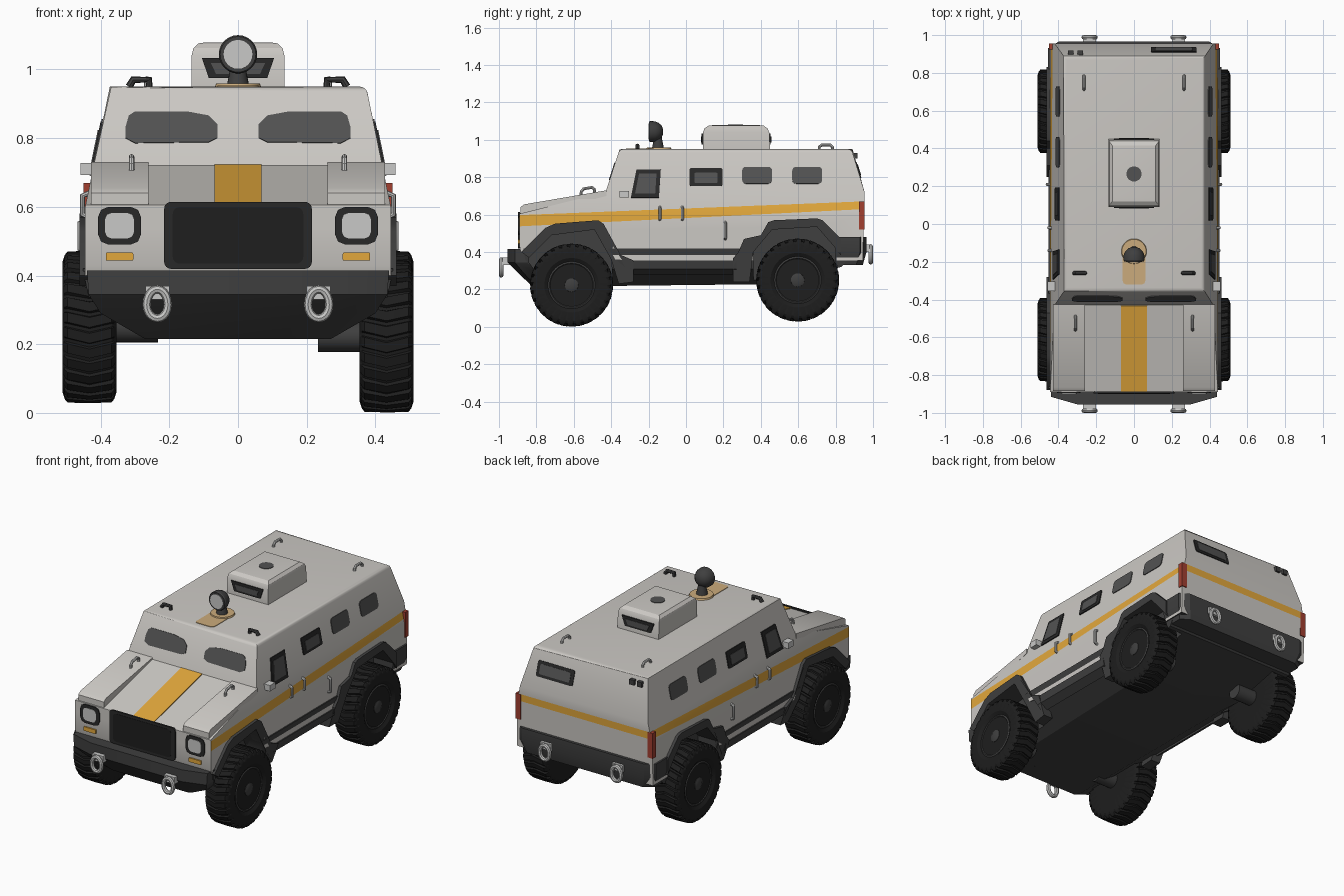
import bpy, bmesh, math
from mathutils import Vector as V

if "Cube" in bpy.data.objects:
    bpy.data.objects.remove(bpy.data.objects["Cube"])


def material(name, c):
    m = bpy.data.materials.new(name)
    m.diffuse_color = (*c, 1)
    m.use_nodes = True
    m.node_tree.nodes["Principled BSDF"].inputs["Base Color"].default_value = m.diffuse_color
    return m


PAINT = material("light grey paint", (0.60, 0.58, 0.55))
DARK = material("dark grey trim", (0.05, 0.05, 0.05))
TYRE = material("black rubber", (0.013, 0.013, 0.013))
FRAME = material("black frame", (0.022, 0.022, 0.022))
GLASS = material("grey glass", (0.085, 0.085, 0.085))
YELLOW = material("yellow stripe", (0.76, 0.39, 0.045))
TAN = material("tan base", (0.60, 0.41, 0.20))
RED = material("red lamp", (0.36, 0.05, 0.03))
METAL = material("pale metal", (0.58, 0.58, 0.57))


def finish(name, bm, *mats):
    bmesh.ops.recalc_face_normals(bm, faces=bm.faces)
    me = bpy.data.meshes.new(name)
    bm.to_mesh(me)
    bm.free()
    ob = bpy.data.objects.new(name, me)
    bpy.context.collection.objects.link(ob)
    for m in mats:
        me.materials.append(m)
    return ob


def loft_bm(rings, caps=True):
    bm = bmesh.new()
    rows = [[bm.verts.new(p) for p in r] for r in rings]
    n = len(rows[0])
    for a, b in zip(rows, rows[1:]):
        for i in range(n):
            bm.faces.new((a[i], a[(i + 1) % n], b[(i + 1) % n], b[i]))
    if caps:
        bm.faces.new(rows[0])
        bm.faces.new(rows[-1])
    return bm


def loft(name, rings, mat):
    return finish(name, loft_bm(rings), mat)


def prism(name, yz, x0, x1, mat):
    return loft(name, [[(x, y, z) for y, z in yz] for x in (x0, x1)], mat)


def box(name, c, d, mat):
    q = [(-.5, -.5), (.5, -.5), (.5, .5), (-.5, .5)]
    return loft(name, [[(c[0] + a * d[0], c[1] + b * d[1], c[2] + k * d[2]) for a, b in q]
                       for k in (-.5, .5)], mat)


def plate(name, pts, surf, normal, mat, t=0.004):
    n = V(normal).normalized()
    base = [V(surf(a, b)) for a, b in pts]
    return loft(name, [[p - n * 0.003 for p in base], [p + n * t for p in base]], mat)


def lathe(name, prof, c, axis, mat, n=32):
    def pt(d, r, a):
        u, w = r * math.cos(a), r * math.sin(a)
        return V(c) + V({'x': (d, u, w), 'y': (u, d, w), 'z': (u, w, d)}[axis])
    return loft(name, [[pt(d, r, math.tau * i / n) for i in range(n)] for d, r in prof], mat)


def tube(name, pts, r, mat, closed=False):
    cu = bpy.data.curves.new(name, 'CURVE')
    cu.dimensions, cu.bevel_depth, cu.bevel_resolution, cu.use_fill_caps = '3D', r, 2, True
    sp = cu.splines.new('POLY')
    sp.points.add(len(pts) - 1)
    for p, q in zip(sp.points, pts):
        p.co = (*q, 1)
    sp.use_cyclic_u = closed
    tmp = bpy.data.objects.new(name, cu)
    me = bpy.data.meshes.new_from_object(tmp)
    bpy.data.objects.remove(tmp)
    ob = bpy.data.objects.new(name, me)
    bpy.context.collection.objects.link(ob)
    me.materials.clear()
    me.materials.append(mat)


def rounded(cx, cy, w, h, r, k=4):
    out = []
    for j, (sx, sy) in enumerate([(1, 1), (-1, 1), (-1, -1), (1, -1)]):
        for i in range(k + 1):
            a = math.pi / 2 * (j + i / k)
            out.append((cx + sx * (w / 2 - r) + r * math.cos(a), cy + sy * (h / 2 - r) + r * math.sin(a)))
    return out


def side(z):  # half width of the body at a height
    return 0.445 if z < 0.6 else 0.445 - (z - 0.6) * 0.205


def hull_side(z):
    return 0.27 + (z - 0.215) / 0.095 * 0.16 if z < 0.31 else 0.43 + (z - 0.31) * 0.2


def shell(yz, width, cuts):
    # side profile extruded, sliced by planes, then shaped in width by height
    bm = loft_bm([[(x, y, z) for y, z in yz] for x in (-1, 1)])
    for co, no in cuts:
        bmesh.ops.bisect_plane(bm, geom=bm.verts[:] + bm.edges[:] + bm.faces[:], plane_co=co, plane_no=no)
    for v in bm.verts:
        v.co.x *= width(v.co.z)
    return bm


def carve(ob, cutters):
    for c in cutters:
        m = ob.modifiers.new("well", 'BOOLEAN')
        m.operation, m.object, m.solver = 'DIFFERENCE', c, 'EXACT'
    dg = bpy.context.evaluated_depsgraph_get()
    me = bpy.data.meshes.new_from_object(ob.evaluated_get(dg))
    ob.modifiers.clear()
    ob.data = me


# wheel well outlines (y, z)
well_f = [(-.84, .1), (-.84, .38), (-.72, .49), (-.49, .52), (-.40, .36), (-.38, .1)]
well_r = [(.36, .1), (.36, .40), (.46, .52), (.70, .535), (.80, .42), (.83, .1)]
cutters = [prism("wheel_well_cutter", w, s * .33, s * .7, DARK) for w in (well_f, well_r) for s in (-1, 1)]

# body shell with stripe cut in
bm = shell([(-.88, .40), (-.89, .43), (-.89, .605), (-.43, .72), (-.355, .95), (.885, .95), (.955, .72), (.945, .355),
            (-.30, .355)], side,
           [((0, 0, .6), (0, 0, 1)), ((0, 0, .582), (0, -.05, 1)), ((0, 0, .633), (0, -.04, 1))])
bm.normal_update()
bmesh.ops.bevel(bm, geom=[e for e in bm.edges if all(v.co.z > .94 for v in e.verts)], offset=.018,
                segments=3, profile=.5, affect='EDGES')
body = finish("body", bm, PAINT, YELLOW, DARK)
carve(body, cutters)
for p in body.data.polygons:
    c, n = p.center, p.normal
    p.material_index = 0
    if .582 + .05 * c.y < c.z < .633 + .04 * c.y and (abs(n.x) > .5 or n.y > .5):
        p.material_index = 1
    elif c.z < .53 and -.87 < c.y < .9 and abs(c.x) < .43:
        p.material_index = 2

# lower hull
bm = shell([(-.87, .42), (-.86, .36), (-.74, .215), (.40, .228), (.83, .32), (.92, .42)], hull_side,
           [((0, 0, .31), (0, 0, 1))])
hull = finish("lower_hull", bm, DARK)
carve(hull, cutters)
for c in cutters:
    bpy.data.objects.remove(c)

# surface maps for plates
windshield = lambda x, z: (x, -.43 + (z - .72) * .326, z)
tail = lambda x, z: (x, .955 - (z - .72) * .304, z)
hood = lambda x, y: (x, y, .605 + (y + .89) * .25)
nose = lambda x, z: (x, -.89, z)
roof = lambda x, y: (x, y, .95)

plate("hood_stripe", [(-.068, -.888), (.068, -.888), (.068, -.432), (-.068, -.432)], hood, (0, -.25, 1), YELLOW)
plate("grille_frame", rounded(0, .517, .43, .195, .02), nose, (0, -1, 0), FRAME, .008)
plate("grille", rounded(0, .517, .38, .165, .02), nose, (0, -1, 0), TYRE, .0095)
plate("rear_window_frame", rounded(.21, .838, .24, .085, .01), tail, (0, 1, .304), FRAME, .006)
plate("rear_window", rounded(.21, .838, .20, .055, .01), tail, (0, 1, .304), GLASS, .009)
plate("roof_patch", rounded(0, -.24, .12, .16, .02), roof, (0, 0, 1), TAN, .003)

# front bumper with sloping skid panel
def plan(w, wi, yb, yo, yf, z):
    return [(-w, yb, z), (-w, yo, z), (-wi, yf, z), (wi, yf, z), (w, yo, z), (w, yb, z)]


loft("front_bumper", [plan(.44, .30, -.84, -.915, -.955, .415), plan(.435, .30, -.84, -.915, -.955, .345),
                      plan(.40, .28, -.80, -.87, -.90, .29), plan(.27, .25, -.72, -.80, -.82, .215)], DARK)
loft("rear_bumper", [plan(.455, .40, .80, .93, .965, .48), plan(.455, .40, .80, .93, .965, .40),
                     plan(.43, .38, .80, .91, .945, .33)], DARK)

flare_f = [(-.88, .40), (-.75, .53), (-.70, .552), (-.47, .57), (-.44, .55), (-.35, .385), (-.28, .355), (-.28, .24),
           (-.36, .23), (-.40, .36), (-.49, .52), (-.72, .49), (-.84, .37)]
flare_r = [(.25, .365), (.28, .40), (.31, .47), (.40, .49), (.44, .56), (.47, .57), (.70, .58), (.73, .57), (.83, .47),
           (.83, .38), (.80, .42), (.70, .535), (.46, .52), (.36, .40), (.34, .24), (.25, .24)]

for s in (-1, 1):
    wall = lambda y, z, s=s: (s * side(z), y, z)
    out = (s, 0, .205)
    # raised front fenders
    loft("front_fender", [[(s * x, y, z) for y, z in [(-.885, .58), (-.885, .64), (-.865, .655), (-.425, .73), (-.425, .70)]]
                          for x in (.26, .428)], PAINT)
    # wheel arch flares and sills
    for nm, f in (("front", flare_f), ("rear", flare_r)):
        loft(nm + "_flare", [[(s * (x if z > .34 else x - (.34 - z) * .4), y, z) for y, z in f]
                             for x in (.40, .462)], DARK)
    loft("sill", [[(s * .40, y, .355), (s * .452, y, .355), (s * .445, y, .31), (s * .40, y, .28)]
                  for y in (-.30, .27)], DARK)
    # windows
    plate("windshield_pane", [(s * x, z) for x, z in [(.06, .80), (.085, .788), (.30, .785), (.328, .80), (.328, .83),
          (.318, .865), (.30, .877), (.15, .877), (.085, .865), (.06, .84)]], windshield, (0, -1, .326), GLASS)
    door = [(-.295, .69), (-.145, .69), (-.135, .84), (-.265, .84)]
    plate("door_window_frame", door, wall, out, FRAME, .006)
    plate("door_window", [(-.215 + (y + .215) * .72, .765 + (z - .765) * .72) for y, z in door], wall, out, GLASS, .009)
    plate("mid_window_frame", rounded(.107, .80, .175, .095, .008), wall, out, FRAME, .006)
    plate("mid_window", rounded(.107, .795, .125, .055, .008), wall, out, GLASS, .009)
    for y in (.38, .648):
        plate("rear_side_window", rounded(y, .81, .16, .09, .02), wall, out, GLASS)
    # lamps
    plate("headlight_ring", rounded(s * .345, .545, .125, .11, .03, 2), nose, (0, -1, 0), FRAME, .006)
    plate("headlight", rounded(s * .345, .545, .085, .075, .02, 2), nose, (0, -1, 0), METAL, .009)
    plate("indicator", rounded(s * .345, .455, .08, .024, .004), nose, (0, -1, 0), YELLOW, .008)
    box("tail_lamp", (s * .433, .94, .595), (.034, .03, .15), RED)
    # door handles, mirror, grab loops
    for y, z0, z1 in ((-.14, .57, .64), (-.02, .57, .64), (.21, .47, .56)):
        x = s * (side(z1) + .016)
        tube("door_handle", [(x - s * .02, y, z0), (x, y, z0 + .008), (x, y, z1 - .008), (x - s * .02, y, z1)], .008, METAL)
    box("mirror", (s * .438, -.33, .71), (.04, .05, .035), METAL)
    for nm, x, y, z, dz in (("fender_loop", .31, -.525, .712, .03), ("roof_loop", .265, .748, .945, .028)):
        tilt = .17 if dz == .03 else 0
        tube(nm, [(s * x, y + d, z + h + d * tilt) for d, h in
                  [(-.037, -.01), (-.035, dz * .6), (-.022, dz), (.022, dz), (.035, dz * .6), (.037, -.01)]], .008, METAL)
    tube("roof_marker", [(s * (.287 + d), -.26, .945 + h) for d, h in
                         [(-.028, 0), (-.028, .025), (.018, .025), (.03, .005)]], .011, DARK)
    box("rear_roof_clip", (-.31 + s * .025, .905, .915), (.03, .025, .03), DARK)
    # towing shackles at both ends
    for e, z in ((-1, .315), (1, .385)):
        box("shackle_lug", (s * .235, e * .955, z + .035), (.07, .05, .04), METAL)
        tube("shackle", [(s * .235 + .031 * math.cos(a), e * .988, z + (.045 if math.sin(a) > 0 else .04) * math.sin(a))
                         for a in [math.tau * i / 20 for i in range(20)]], .012, METAL, True)


# roof hatch housing
def rect(w, y0, y1, z):
    return [(-w, y0, z), (w, y0, z), (w, y1, z), (-w, y1, z)]


loft("hatch_housing", [rect(.135, .09, .45, .945), rect(.135, .09, .445, 1.04), rect(.13, .10, .435, 1.062),
                       rect(.115, .12, .415, 1.076), rect(.10, .14, .395, 1.078)], PAINT)
slot = [(-.085, .975), (.085, .975), (.105, 1.033), (-.105, 1.033)]
for y, d in ((.09, -1), (.447, 1)):
    face = lambda x, z, y=y: (x, y, z)
    plate("hatch_slot_frame", slot, face, (0, d, 0), FRAME, .006)
    plate("hatch_slot", [(x * .75, 1.0 + (z - 1.0) * .55) for x, z in slot], face, (0, d, 0), GLASS, .009)
lathe("hatch_cap", [(0, .04), (.005, .04)], (0, .265, 1.076), 'z', GLASS)

# searchlight
lathe("searchlight_base", [(-.003, .068), (.009, .064)], (0, -.145, .95), 'z', TAN)
lathe("searchlight_neck", [(0, .032), (.03, .026), (.06, .02)], (0, -.15, .955), 'z', DARK, 20)
lathe("searchlight", [(-.198, .052), (-.19, .056), (-.165, .055), (-.145, .046), (-.13, .032), (-.122, .012)],
      (0, 0, 1.044), 'y', DARK, 24)
lathe("searchlight_lens", [(-.201, .042), (-.196, .042)], (0, 0, 1.044), 'y', METAL, 24)


# wheels: lugged tyre, rim, five pale openings
def wheel(s, y, z):
    c = V((s * .4325, y, z))
    prof = [(-.078, .11, 0), (-.078, .192, 0), (-.072, .21, .008), (-.064, .22, .012), (0, .222, .008), (.064, .22, .012),
            (.072, .21, .008), (.078, .192, 0), (.078, .145, 0), (.066, .125, 0)]
    n, rings = 30, []
    for d, r, low in prof:
        ring = []
        for i in range(n):
            for f, h in ((0, 0), (.62, 0), (.7, 1), (.92, 1)):
                a = math.tau * (i + f + .4 * (1 - abs(d) / .078)) / n
                ring.append(c + V((s * d, (r - low * h) * math.cos(a), (r - low * h) * math.sin(a))))
        rings.append(ring)
    loft("tyre", rings, TYRE)
    lathe("rim", [(s * -.07, .12), (s * .066, .127), (s * .07, .118), (s * .06, .108)], c, 'x', DARK)
    for k in range(5):
        a0 = -math.pi / 2 + k * math.tau / 5
        pts = [(r, a0 + w) for r, w in [(.05, -.25), (.075, -.38), (.104, -.30), (.104, .30), (.075, .38), (.05, .25)]]
        plate("rim_opening", pts, lambda r, a: (c.x + s * .061, y + r * math.cos(a), z + r * math.sin(a)),
              (s, 0, 0), METAL, .003)
    lathe("hub", [(s * .05, .04), (s * .068, .036), (s * .074, .022)], c, 'x', DARK, 20)
    lathe("axle", [(s * -.2, .045), (s * -.05, .045)], c, 'x', DARK, 16)


for s, y, z in ((1, -.612, .223), (-1, -.612, .25), (1, .597, .25), (-1, .597, .25)):
    wheel(s, y, z)

# smooth shading with sharp edges kept
bpy.ops.object.select_all(action='SELECT')
bpy.context.view_layer.objects.active = body
bpy.ops.object.shade_smooth_by_angle(angle=math.radians(28))
